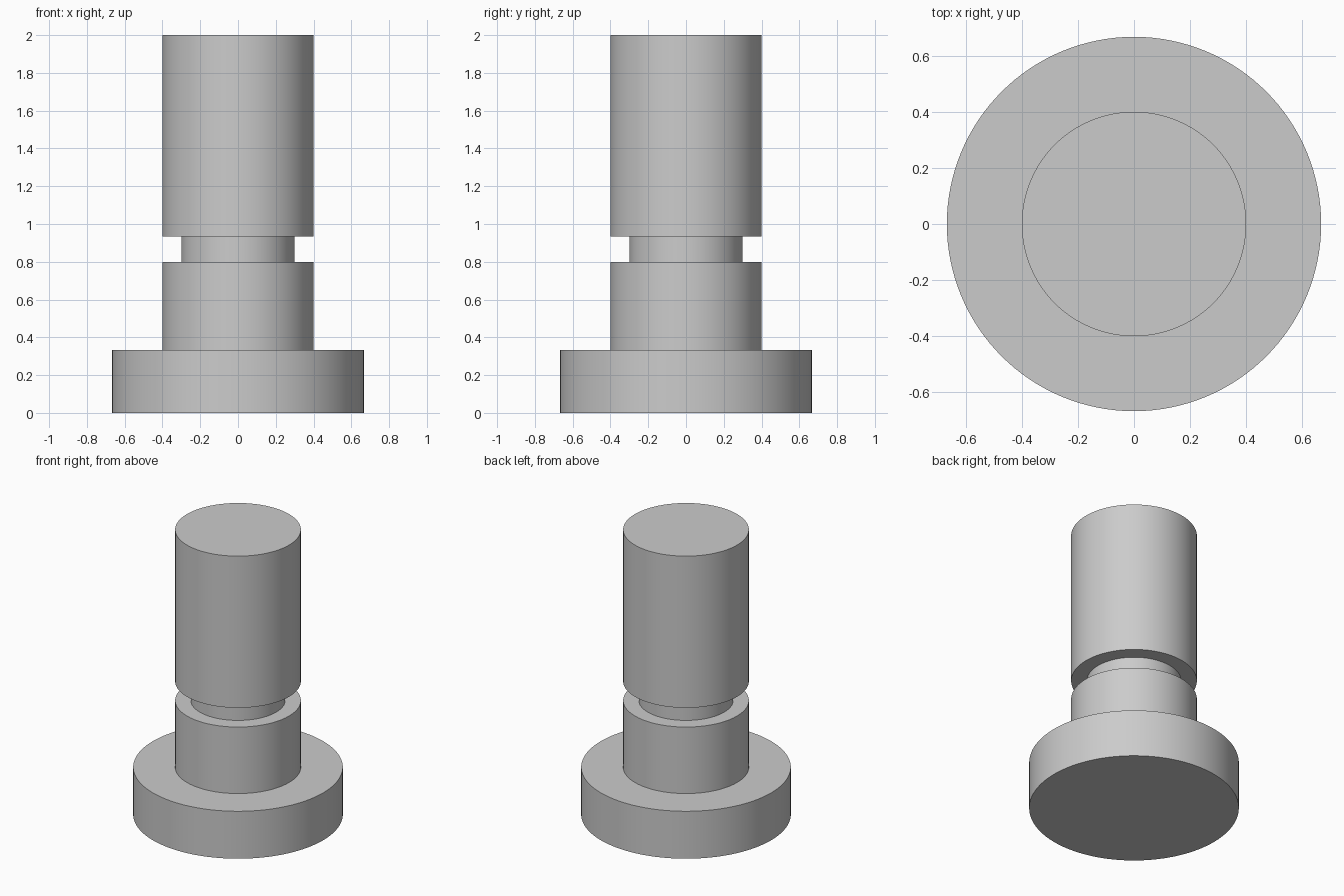
import bpy
import bmesh
import math
from mathutils import Vector

SEGMENTS = 128

cube = bpy.data.objects.get("Cube")
if cube:
    bpy.data.objects.remove(cube, do_unlink=True)

# Plain grey metal
metal = bpy.data.materials.new("grey_metal")
metal.use_nodes = True
colour = (0.6, 0.6, 0.6, 1.0)
metal.diffuse_color = colour
metal.node_tree.nodes["Principled BSDF"].inputs["Base Color"].default_value = colour


def lathe(name, profile):
    """Revolve an (r, z) profile around the z axis into a closed solid."""
    bm = bmesh.new()
    verts = [bm.verts.new((r, 0, z)) for r, z in profile]
    edges = [bm.edges.new(pair) for pair in zip(verts, verts[1:])]
    bmesh.ops.spin(bm, geom=verts + edges, cent=Vector(), axis=Vector((0, 0, 1)),
                   angle=math.tau, steps=SEGMENTS, use_merge=True)
    bmesh.ops.remove_doubles(bm, verts=bm.verts, dist=0.0001)
    # Flat end caps
    bmesh.ops.holes_fill(bm, edges=[e for e in bm.edges if e.is_boundary], sides=0)
    bmesh.ops.recalc_face_normals(bm, faces=bm.faces)
    mesh = bpy.data.meshes.new(name)
    bm.to_mesh(mesh)
    bm.free()
    mesh.materials.append(metal)
    obj = bpy.data.objects.new(name, mesh)
    bpy.context.collection.objects.link(obj)
    bpy.ops.object.select_all(action="DESELECT")
    obj.select_set(True)
    bpy.context.view_layer.objects.active = obj
    bpy.ops.object.shade_smooth_by_angle(angle=math.radians(30))
    return obj


# One turned pin: wide head, shank, narrow groove, long upper shank
HEAD_R, SHANK_R, GROOVE_R = 0.667, 0.4, 0.3
HEAD_TOP, GROOVE_BOTTOM, GROOVE_TOP, PIN_TOP = 0.333, 0.8, 0.935, 2.0

lathe("grooved_pin", [
    (HEAD_R, 0), (HEAD_R, HEAD_TOP),
    (SHANK_R, HEAD_TOP), (SHANK_R, GROOVE_BOTTOM),
    (GROOVE_R, GROOVE_BOTTOM), (GROOVE_R, GROOVE_TOP),
    (SHANK_R, GROOVE_TOP), (SHANK_R, PIN_TOP),
])
